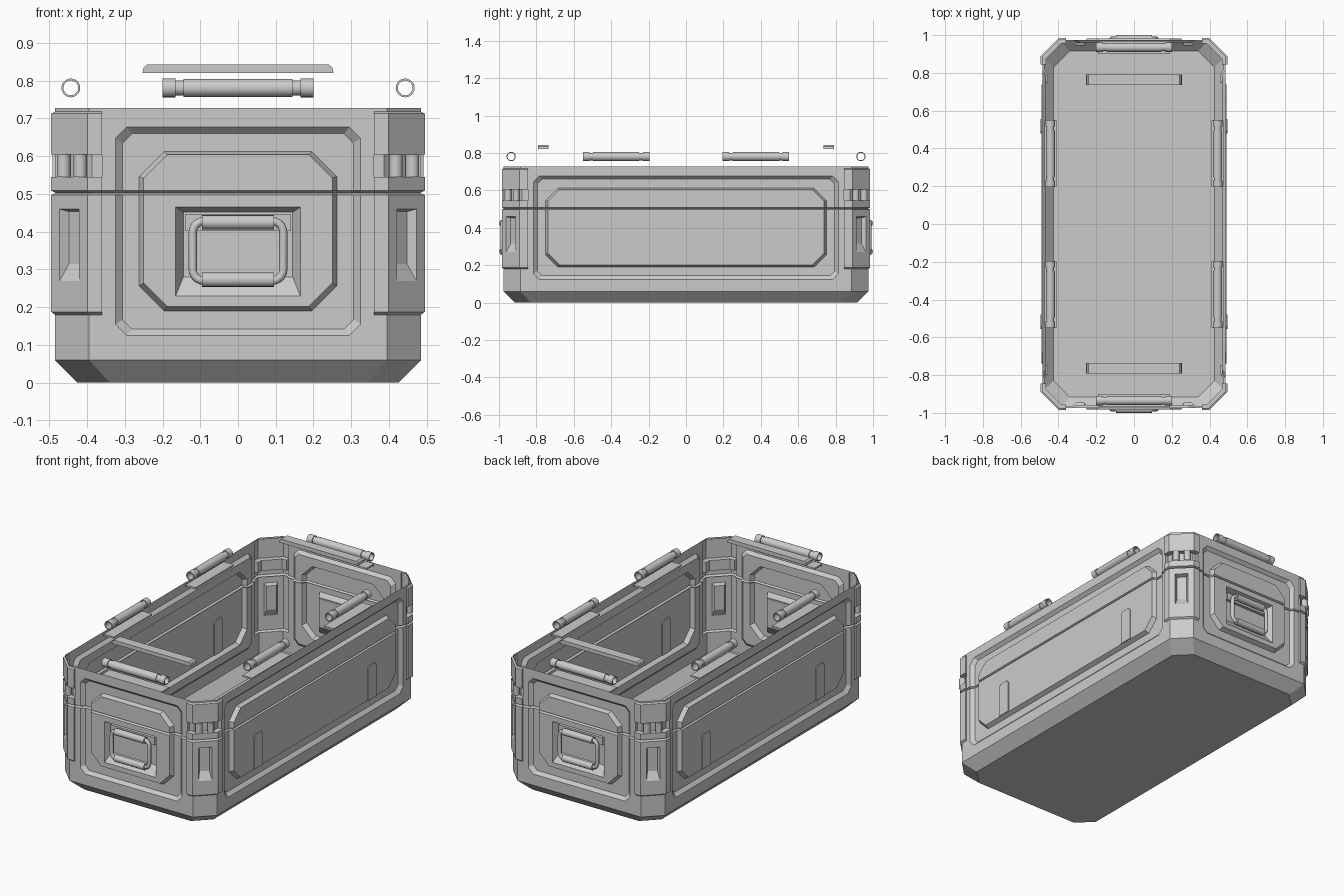
import bpy, bmesh, math
from mathutils import Vector, Matrix

if "Cube" in bpy.data.objects:
    bpy.data.objects.remove(bpy.data.objects["Cube"])

Z = Vector((0, 0, 1))
HX, HY, TOP, CUT = 0.485, 0.975, 0.728, 0.09


def finish(name, bm, smooth=False):
    bmesh.ops.remove_doubles(bm, verts=bm.verts, dist=1e-5)
    me = bpy.data.meshes.new(name)
    bm.to_mesh(me)
    bm.free()
    if smooth:
        me.shade_smooth()
        me.set_sharp_from_angle(angle=math.radians(35))
    ob = bpy.data.objects.new(name, me)
    bpy.context.collection.objects.link(ob)
    return ob


def face(bm, pts):
    # new face, ignoring coincident corners
    p = [q for i, q in enumerate(pts) if (q - pts[i - 1]).length > 1e-6]
    if len(p) > 2:
        bm.faces.new([bm.verts.new(q) for q in p])


def panel(bm, centre, n, loops):
    # nested chamfered rectangles (half width, z0, z1, chamfer, depth) on a wall
    n = Vector(n).normalized()
    u = Z.cross(n)
    rings = []
    for w, z0, z1, c, d in loops:
        uv = [(-w + c, z0), (w - c, z0), (w, z0 + c), (w, z1 - c),
              (w - c, z1), (-w + c, z1), (-w, z1 - c), (-w, z0 + c)]
        rings.append([Vector(centre) + u * a + Z * b + n * d for a, b in uv])
    for r, s in zip(rings, rings[1:]):
        for i in range(8):
            j = (i + 1) % 8
            face(bm, [r[i], r[j], s[j], s[i]])
    face(bm, rings[-1])


def lathe(name, profile, centre, axis, sides=16, closed=False):
    # turned part: profile of (position, radius) along an axis
    rot = Vector(axis).to_track_quat('Z', 'Y').to_matrix()
    rings = [[Vector(centre) + rot @ Vector((r * math.cos(2 * math.pi * k / sides),
              r * math.sin(2 * math.pi * k / sides), t)) for k in range(sides)]
             for t, r in profile]
    bm = bmesh.new()
    pairs = list(zip(rings, rings[1:]))
    if closed:
        pairs.append((rings[-1], rings[0]))
    for r, s in pairs:
        for i in range(sides):
            j = (i + 1) % sides
            face(bm, [r[i], r[j], s[j], s[i]])
    return finish(name, bm, True)


def prism(name, pts, extrude):
    bm = bmesh.new()
    f = bm.faces.new([bm.verts.new(p) for p in pts])
    r = bmesh.ops.extrude_face_region(bm, geom=[f], use_keep_orig=True)
    bmesh.ops.translate(bm, vec=extrude, verts=[v for v in r["geom"] if isinstance(v, bmesh.types.BMVert)])
    bmesh.ops.recalc_face_normals(bm, faces=bm.faces)
    return finish(name, bm)


def box(name, lo, hi):
    (a, b, c), (d, e, f) = lo, hi
    return prism(name, [Vector(p) for p in ((a, b, c), (d, b, c), (d, e, c), (a, e, c))], Vector((0, 0, f - c)))


# Shell: one open-topped sheet of walls, corner guards and floor
bm = bmesh.new()
for s in (-1, 1):
    panel(bm, (0, s * HY, 0), (0, s, 0), [
        (0.36, 0.06, TOP, 0, 0), (0.325, 0.125, 0.677, 0.03, 0), (0.306, 0.142, 0.66, 0.025, -0.018),
        (0.262, 0.19, 0.612, 0.066, -0.018), (0.25, 0.202, 0.604, 0.062, 0.008),
        (0.165, 0.23, 0.465, 0, 0.008), (0.145, 0.28, 0.452, 0, -0.03)])
    panel(bm, (s * HX, 0, 0), (s, 0, 0), [
        (0.845, 0.06, TOP, 0, 0), (0.815, 0.125, 0.677, 0.03, 0), (0.795, 0.145, 0.66, 0.025, -0.018),
        (0.75, 0.19, 0.612, 0.066, -0.018), (0.738, 0.202, 0.604, 0.062, 0.006)])

# Corner guards: stepped levels of (z, offset), with a pocket on the diagonal face
levels = [(0.06, 0), (0.18, 0), (0.188, 0.01), (0.545, 0.01), (0.545, -0.02),
          (0.605, -0.02), (0.605, 0.01), (0.713, 0.01), (0.718, 0), (TOP, 0)]
for sx in (-1, 1):
    for sy in (-1, 1):
        rows = [[Vector((sx * x, sy * y, z)) for x, y in (
            (0.36, HY), (0.36, HY + o), (HX - CUT + 0.4 * o, HY + o),
            (HX + o, HY - CUT + 0.4 * o), (HX + o, 0.845), (HX, 0.845))] for z, o in levels]
        for k, (lo, hi) in enumerate(zip(rows, rows[1:])):
            for i in range(5):
                if (k, i) != (2, 2):
                    q = [lo[i + 1], lo[i], hi[i], hi[i + 1]]
                    face(bm, q if sx * sy > 0 else q[::-1])
        panel(bm, (sx * 0.447, sy * 0.937, 0), (sx, sy, 0), [
            (0.0679, 0.188, 0.545, 0, 0), (0.036, 0.27, 0.46, 0, 0), (0.026, 0.315, 0.453, 0, -0.025)])


def octagon(hx, hy, c, z):
    return [Vector(p + (z,)) for p in ((c - hx, -hy), (hx - c, -hy), (hx, c - hy), (hx, hy - c),
                                       (hx - c, hy), (c - hx, hy), (-hx, hy - c), (-hx, c - hy))]


low, high = octagon(0.425, 0.915, 0.085, 0), octagon(HX, HY, CUT, 0.06)
for i in range(8):
    j = (i + 1) % 8
    face(bm, [low[i], low[j], high[j], high[i]])
face(bm, low[::-1])

# Lid seam: groove cut around the whole shell
for z in (0.497, 0.503, 0.509):
    bmesh.ops.bisect_plane(bm, geom=bm.verts[:] + bm.edges[:] + bm.faces[:], plane_co=(0, 0, z), plane_no=Z)
for v in bm.verts:
    if abs(v.co.z - 0.503) < 1e-4:
        v.co.x -= math.copysign(0.012, v.co.x) if abs(v.co.x) > 0.38 else 0
        v.co.y -= math.copysign(0.012, v.co.y) if abs(v.co.y) > 0.87 else 0
finish("case_shell", bm)


def hinge(name, h, centre, axis):
    a, b = h - 0.035, h - 0.055
    outer = [(-h, .025), (-a, .025), (-a, .020), (-b, .020), (-b, .024),
             (b, .024), (b, .020), (a, .020), (a, .025), (h, .025)]
    lathe(name, outer + [(h, .0195), (-h, .0195)], centre, axis, 20, True)


for s in (-1, 1):
    # End hinge tube, its seat and the floating lid strip
    hinge("end_hinge", 0.2, (0, s * 0.935, 0.781), (1, 0, 0))
    box("end_hinge_seat", (-0.19, s * 0.935 - 0.035, 0.717), (0.19, s * 0.935 + 0.035, 0.727))
    prism("lid_strip", [Vector((x, s * 0.764 - 0.028, z)) for x, z in (
        (-0.253, 0.821), (0.253, 0.821), (0.25, 0.835), (0.24, 0.843), (-0.24, 0.843), (-0.25, 0.835))],
        Vector((0, 0.056, 0)))
    for t in (-1, 1):
        # Side hinge tubes and seats
        hinge("side_hinge", 0.178, (s * 0.443, t * 0.373, 0.781), (0, 1, 0))
        box("side_hinge_seat", (s * 0.443 - 0.032, t * 0.373 - 0.175, 0.712),
            (s * 0.443 + 0.032, t * 0.373 + 0.175, 0.722))
        # Raised tabs on the long panels
        y = t * 0.518
        prism("side_tab", [Vector((s * HX, y + a, z)) for a, z in (
            (-0.039, 0.203), (0.039, 0.203), (0.039, 0.385), (0.025, 0.4), (-0.025, 0.4), (-0.039, 0.385))],
            Vector((s * 0.011, 0, 0)))
        # Corner pins between the guard halves
        for k in (-0.022, 0.022):
            lathe("corner_pin", [(-0.03, 0.018), (0.03, 0.018)],
                  (s * (0.44 + k), t * (0.93 - k), 0.575), (0, 0, 1))

    # Carry handle: rounded loop with two grips and a bracket
    cu = bpy.data.curves.new("handle_loop", 'CURVE')
    cu.dimensions = '3D'
    cu.bevel_depth, cu.bevel_resolution = 0.011, 2
    sp = cu.splines.new('POLY')
    pts = [(cx + 0.03 * math.cos(math.radians(a)), cz + 0.03 * math.sin(math.radians(a)))
           for cx, cz, a0 in ((0.09, 0.398, 0), (-0.09, 0.398, 90), (-0.09, 0.3, 180), (0.09, 0.3, 270))
           for a in range(a0, a0 + 91, 18)]
    sp.points.add(len(pts) - 1)
    for p, (x, z) in zip(sp.points, pts):
        p.co = (x, s * 0.981, z, 1)
    sp.use_cyclic_u = True
    bpy.context.collection.objects.link(bpy.data.objects.new("handle_loop", cu))
    for z in (0.425, 0.273):
        lathe("handle_grip", [(-0.095, 0), (-0.095, 0.019), (0.095, 0.019), (0.095, 0)],
              (0, s * 0.981, z), (1, 0, 0))
    box("handle_bracket", (-0.14, s * 0.953 - 0.01, 0.402), (0.14, s * 0.953 + 0.01, 0.446))
